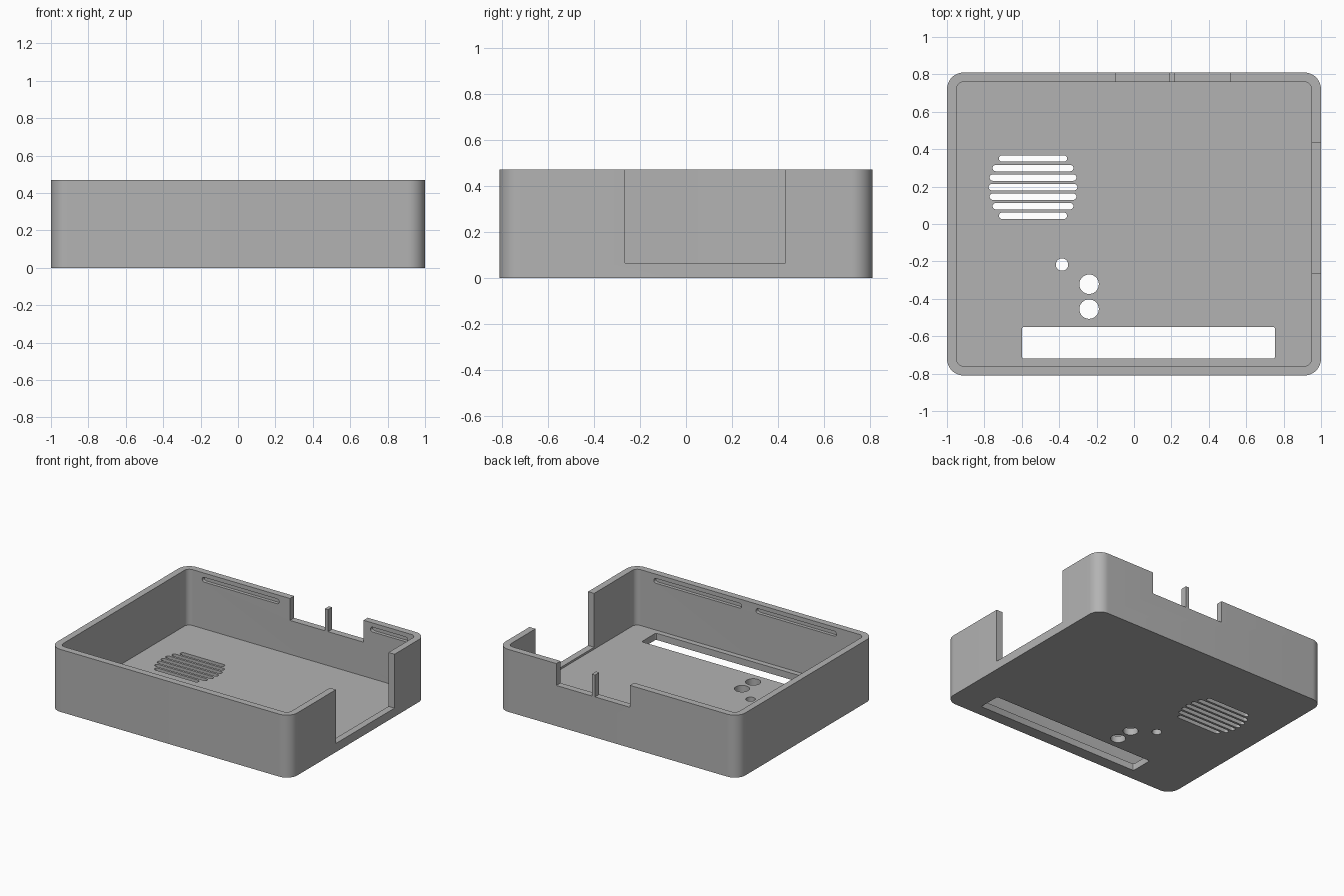
import bpy, bmesh, math
from mathutils import Matrix

cube = bpy.data.objects.get("Cube")
if cube:
    bpy.data.objects.remove(cube, do_unlink=True)

W, D, H = 2.0, 1.62, 0.47      # outer size
WALL, FLOOR = 0.05, 0.05

grey = bpy.data.materials.new("plain grey")
grey.use_nodes = True
colour = (0.45, 0.45, 0.45, 1)
grey.diffuse_color = colour
grey.node_tree.nodes["Principled BSDF"].inputs["Base Color"].default_value = colour


def rounded_prism(name, w, d, r, z0, z1, segs=8):
    """Upright block with rounded vertical corners, centred on the z axis."""
    pts = []
    for i, (sx, sy) in enumerate([(1, 1), (-1, 1), (-1, -1), (1, -1)]):
        for k in range(segs + 1):
            a = math.pi / 2 * (i + k / segs)
            pts.append((sx * (w / 2 - r) + r * math.cos(a),
                        sy * (d / 2 - r) + r * math.sin(a), z0))
    bm = bmesh.new()
    face = bm.faces.new([bm.verts.new(p) for p in pts])
    top = bmesh.ops.extrude_face_region(bm, geom=[face])["geom"]
    bmesh.ops.translate(bm, vec=(0, 0, z1 - z0),
                        verts=[v for v in top if isinstance(v, bmesh.types.BMVert)])
    bmesh.ops.remove_doubles(bm, verts=bm.verts, dist=1e-5)
    bmesh.ops.recalc_face_normals(bm, faces=bm.faces)
    mesh = bpy.data.meshes.new(name)
    bm.to_mesh(mesh)
    bm.free()
    mesh.materials.append(grey)
    obj = bpy.data.objects.new(name, mesh)
    bpy.context.collection.objects.link(obj)
    return obj


case = rounded_prism("open_case", W, D, 0.09, 0, H, 12)
bpy.context.view_layer.objects.active = case


def cut(cutter):
    """Subtract a helper solid from the case, then discard it."""
    cutter.hide_render = True
    mod = case.modifiers.new("cut", "BOOLEAN")
    mod.operation, mod.solver, mod.object = "DIFFERENCE", "EXACT", cutter
    bpy.ops.object.modifier_apply(modifier=mod.name)
    bpy.data.objects.remove(cutter, do_unlink=True)


def cut_box(x0, x1, y0, y1, z0, z1, r=0.0, segs=8):
    """Cut a block given by its limits, with optional rounded vertical corners."""
    c = rounded_prism("cutter", x1 - x0, y1 - y0, r, z0, z1, segs if r else 1)
    c.data.transform(Matrix.Translation(((x0 + x1) / 2, (y0 + y1) / 2, 0)))
    cut(c)


def cut_groove(x0, x1, y, z=0.42, h=0.036, depth=0.025):
    """Cut a round-ended groove into a wall's inner face at y."""
    c = rounded_prism("cutter", x1 - x0, h, h / 2 - 0.0005, -depth, depth)
    c.data.transform(Matrix.Translation(((x0 + x1) / 2, y, z))
                     @ Matrix.Rotation(math.pi / 2, 4, "X"))
    cut(c)


# Inner pocket
cut(rounded_prism("cutter", W - 2 * WALL, D - 2 * WALL, 0.04, FLOOR, H + 0.2))

# Tall side opening and the pair of back notches with a post between
cut_box(0.93, 1.1, -0.265, 0.432, 0.065, H + 0.1)
for x0, x1 in [(-0.1, 0.19), (0.217, 0.512)]:
    cut_box(x0, x1, 0.74, 0.9, 0.305, H + 0.1)

# Snap grooves inside the back and front walls
inner = D / 2 - WALL
for x0, x1, y in [(-0.83, -0.19, inner), (0.57, 0.88, inner),
                  (0.07, 0.80, -inner), (-0.72, -0.05, -inner)]:
    cut_groove(x0, x1, y)

# Display window in the floor
cut_box(-0.6, 0.755, -0.72, -0.55, -0.1, 0.2, 0.012, 3)

# Round button holes
for x, y, r in [(-0.385, -0.217, 0.033), (-0.24, -0.322, 0.052), (-0.24, -0.455, 0.052)]:
    cut_box(x - r, x + r, y - r, y + r, -0.1, 0.2, r - 0.0005)

# Speaker grille, symmetric about its middle slot
for i in range(-3, 4):
    half = (0.237, 0.232, 0.216, 0.182)[abs(i)]
    y = 0.197 + i * 0.051
    cut_box(-0.54 - half, -0.54 + half, y - 0.017, y + 0.017, -0.1, 0.2, 0.0165, 6)

# Smooth shading with crisp edges
bpy.ops.object.select_all(action="DESELECT")
case.select_set(True)
bpy.ops.object.shade_smooth_by_angle(angle=math.radians(30))
